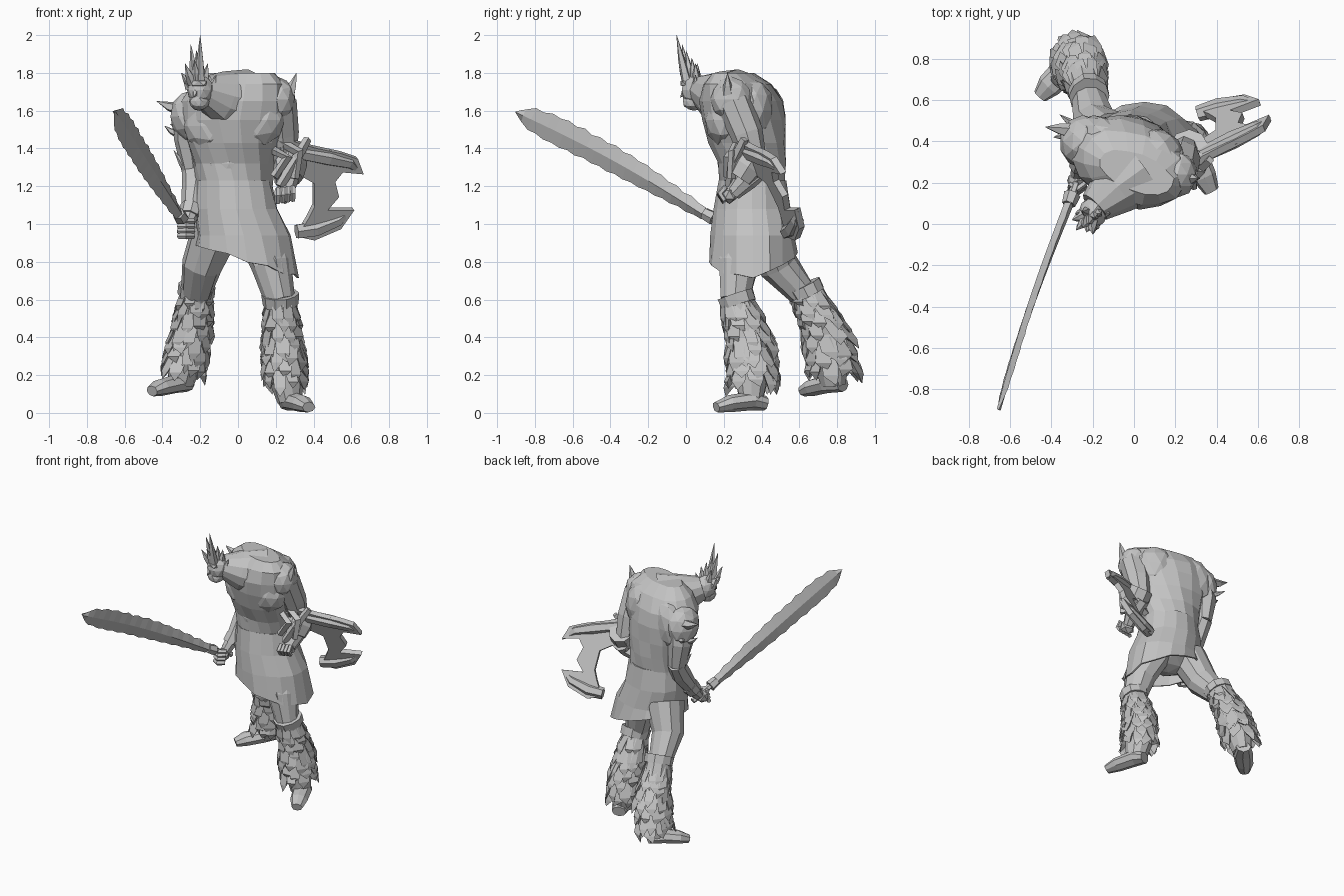
import bpy, bmesh, math, random
from mathutils import Vector as V

random.seed(4)
cube = bpy.data.objects.get("Cube")
if cube:
    bpy.data.objects.remove(cube)

grey = bpy.data.materials.new("plain grey")
grey.use_nodes = True
grey.diffuse_color = (0.55, 0.55, 0.55, 1)
grey.node_tree.nodes["Principled BSDF"].inputs["Base Color"].default_value = grey.diffuse_color


def finish(name, bm):
    bmesh.ops.recalc_face_normals(bm, faces=bm.faces)
    mesh = bpy.data.meshes.new(name)
    bm.to_mesh(mesh)
    bm.free()
    mesh.materials.append(grey)
    ob = bpy.data.objects.new(name, mesh)
    bpy.context.collection.objects.link(ob)
    return ob


def loft(name, rings, caps=True):
    bm = bmesh.new()
    loops = [[bm.verts.new(p) for p in r] for r in rings]
    n = len(loops[0])
    for a, b in zip(loops, loops[1:]):
        for i in range(n):
            j = (i + 1) % n
            bm.faces.new((a[i], a[j], b[j], b[i]))
    if caps:
        bm.faces.new(loops[0])
        bm.faces.new(loops[-1])
    return finish(name, bm)


def oval(cx, cy, z, rx, ry, turn=0, n=16, rough=0.04):
    t = math.radians(turn)
    ring = []
    for i in range(n):
        a = math.tau * i / n
        k = 1 + random.uniform(-rough, rough)
        x, y = rx * k * math.cos(a), ry * k * math.sin(a)
        ring.append(V((cx + x * math.cos(t) - y * math.sin(t),
                       cy + x * math.sin(t) + y * math.cos(t), z)))
    return ring


def tube(name, path, radii, n=8, squash=1, rough=0.05):
    """Round limb along a path; squash flattens it."""
    pts = [V(p) for p in path]
    whole = (pts[-1] - pts[0]).normalized()
    ref = V((0, 0, 1)) if abs(whole.z) < 0.75 else V((0, 1, 0))
    rings = []
    for i, p in enumerate(pts):
        d = (pts[min(i + 1, len(pts) - 1)] - pts[max(i - 1, 0)]).normalized()
        u = d.cross(ref).normalized()
        w = u.cross(d)
        ring = []
        for k in range(n):
            a = math.tau * k / n
            r = radii[i] * (1 + random.uniform(-rough, rough))
            ring.append(p + u * r * math.cos(a) + w * r * squash * math.sin(a))
        rings.append(ring)
    return loft(name, rings)


def spike(name, a, b, r=0.02):
    a, b = V(a), V(b)
    return tube(name, [a, a.lerp(b, 0.5) - V((0, 0, 0.008)), b], [r, r * 0.65, 0.001], 5)


def lump(name, c, size, turn=0, sub=2):
    bm = bmesh.new()
    bmesh.ops.create_icosphere(bm, subdivisions=sub, radius=1)
    for v in bm.verts:
        v.co *= 1 + random.uniform(-0.04, 0.04)
    ob = finish(name, bm)
    ob.location, ob.scale = c, size
    ob.rotation_euler.z = math.radians(turn)
    return ob


# Torso, hunched and twisted so the left shoulder leads
loft("torso", [oval(*r) for r in (
    (-.02, .35, 1.1, .2, .17), (-.02, .35, 1.22, .2, .175), (-.02, .345, 1.32, .215, .18, -8),
    (-.025, .325, 1.43, .25, .2, -15), (-.03, .31, 1.55, .29, .205, -20),
    (-.02, .29, 1.65, .3, .2, -20), (0, .27, 1.74, .265, .17, -20), (.01, .25, 1.8, .19, .09, -20))])
lump("left_chest", (.08, .22, 1.55), (.17, .115, .15), -15)
lump("right_chest", (-.14, .26, 1.52), (.16, .115, .14), -30)
lump("left_shoulder_blade", (.11, .36, 1.6), (.14, .1, .17), -20)
lump("right_shoulder_blade", (-.14, .43, 1.56), (.15, .09, .18), -20)
lump("belly", (-.03, .29, 1.32), (.17, .125, .19), -8)
lump("left_shoulder", (.21, .24, 1.66), (.095, .11, .12))
lump("right_shoulder", (-.25, .4, 1.57), (.11, .13, .14))

# Neck and head, sunk forward between the shoulders
tube("neck", [(.03, .26, 1.65), (-.1, .165, 1.675), (-.19, .08, 1.71)], [.165, .135, .08], 12)
lump("head", (-.2, .055, 1.71), (.07, .08, .085), -20)
lump("jaw", (-.205, .04, 1.65), (.055, .06, .05), -20)
lump("brow", (-.215, .0, 1.745), (.06, .03, .025), -20, 1)
spike("nose", (-.22, .0, 1.72), (-.235, -.03, 1.67), .02)
for side, s in (("left", 1), ("right", -1)):
    spike(side + "_ear", (-.2 + s * .055, .05, 1.72), (-.2 + s * .085, .05, 1.79), .025)

# Spiky crest of hair
for x, y, z in ((-.2, -.05, 2), (-.25, -.02, 1.95), (-.22, .0, 1.92), (-.28, -.03, 1.85), (-.19, .03, 1.88),
                (-.16, .05, 1.85), (-.25, .06, 1.85), (-.3, .02, 1.8), (-.23, -.04, 1.87)):
    spike("hair_spike", (-.2 + (x + .2) * .5, y * .5 + .03, 1.75), (x, y, z), .03)

# Kilt with a slanting hem
rings = [oval(*r) for r in ((-.02, .35, 1.23, .205, .18), (-.01, .35, 1.08, .225, .2),
                            (.03, .355, .94, .25, .22), (.05, .355, .8, .275, .23))]
for p in rings[-1]:
    p.z = .82 - .3 * p.x + .2 * max(p.y - .35, 0) + random.uniform(-.01, .01)
kilt = loft("kilt", rings, False)
kilt.modifiers.new("cloth", "SOLIDIFY").thickness = .01
lump("hips", (.0, .36, .98), (.2, .17, .14))

# Arms
tube("right_upper_arm", [(-.25, .4, 1.6), (-.255, .43, 1.45), (-.235, .44, 1.28)], [.1, .088, .062])
tube("right_forearm", [(-.235, .45, 1.3), (-.225, .39, 1.2), (-.25, .3, 1.07), (-.275, .24, .99)],
     [.062, .07, .053, .035])
tube("left_upper_arm", [(.22, .25, 1.65), (.235, .32, 1.48), (.245, .37, 1.3)], [.095, .085, .062])
tube("left_forearm", [(.26, .39, 1.3), (.265, .32, 1.24), (.255, .25, 1.16)], [.06, .062, .04])
for side, c, row, curl in (("right", V((-.275, .21, .975)), V((0, .006, .026)), V((.04, 0, 0))),
                           ("left", V((.25, .23, 1.155)), V((.027, 0, .004)), V((0, 0, .036)))):
    lump(side + "_fist", c, (.055, .045, .05), 0, 1)
    for i in range(4):
        k = c + row * (i - 1.5)
        tube(side + "_finger", [k - curl - V((0, .025, 0)), k - V((0, .05, 0)), k + curl - V((0, .02, 0))],
             [.015, .017, .015], 5)
tube("wrist_band", [(-.245, .315, 1.09), (-.258, .28, 1.04)], [.062, .056], 8)
for a, b, r in (((-.3, .45, 1.61), (-.43, .47, 1.65), .04), ((-.32, .43, 1.48), (-.39, .42, 1.52), .025),
                ((-.25, .43, 1.27), (-.34, .42, 1.39), .03), ((.27, .22, 1.69), (.31, .22, 1.8), .035),
                ((-.28, .47, 1.5), (-.36, .53, 1.53), .025)):
    spike("arm_spike", a, b, r)


# Horned shield, lying in a leaning plane
def plane(x, z, off=0):
    return V((x, .51 + .38 * (x - .66) - .495 * (z - 1.28), z)) + V((.32, -.85, -.42)) * off


outline = ((.18, 1.38), (.27, 1.45), (.4, 1.41), (.54, 1.38), (.63, 1.35), (.66, 1.27), (.55, 1.28),
           (.51, 1.23), (.53, 1.15), (.47, 1.08), (.61, 1.08), (.54, .98), (.4, .92), (.31, .94),
           (.37, 1.04), (.4, 1.1), (.4, 1.22), (.33, 1.26), (.2, 1.21))
bm = bmesh.new()
front = [bm.verts.new(plane(x, z, .018)) for x, z in outline]
back = [bm.verts.new(plane(x, z, -.018)) for x, z in outline]
bm.faces.new(front)
bm.faces.new(back[::-1])
for i in range(len(front)):
    j = (i + 1) % len(front)
    bm.faces.new((front[i], back[i], back[j], front[j]))
finish("shield_plate", bm)
for name, pts in (("upper_horn", ((.32, 1.38), (.48, 1.35), (.59, 1.325), (.66, 1.265))),
                  ("lower_horn", ((.31, .96), (.41, .975), (.53, 1.02), (.61, 1.08)))):
    tube(name, [plane(*p) for p in pts], [.04, .045, .035, .002], 6)

# Armoured guard and straps that tie the shield to the forearm
tube("arm_guard", [(.265, .385, 1.38), (.27, .33, 1.3), (.27, .29, 1.24)], [.09, .092, .075], 8)
for name, pts in (("long_strap", ((.22, .23, 1.2), (.3, .25, 1.33), (.37, .31, 1.45))),
                  ("chevron_plate", ((.17, .26, 1.4), (.26, .225, 1.35), (.19, .22, 1.25))),
                  ("outer_chevron", ((.2, .28, 1.45), (.32, .25, 1.38), (.3, .24, 1.24)))):
    tube(name, pts, [.024, .028, .022], 4)

# Ragged sword, its upper edge leaning towards the body
hilt, tip = V((-.27, .23, .985)), V((-.66, -.905, 1.585))
along = (tip - hilt).normalized()
lean = V((.38, .45, .83))
wide = (lean - along * lean.dot(along)).normalized()
thick = along.cross(wide).normalized()
rings = []
steps = 24
for i in range(steps + 1):
    t = i / steps
    w = .04 + .042 * math.sin(min(t * 1.6, 1) * math.pi / 2)
    if t > .8:
        w *= math.sqrt(max(1 - ((t - .8) / .2) ** 2, .0004))
    bow = math.sin(t * math.pi)
    c = hilt.lerp(tip, .12 + .88 * t) + wide * (.012 * t + .024 * bow) - V((.022 * bow, 0, 0))
    e = min(.01 * (i % 2) + random.uniform(0, .006), w * .5)
    h = .01 + .013 * (1 - t)
    rings.append([c + wide * (w - e), c + thick * h, c - wide * (w - e * .7), c - thick * h])
loft("sword_blade", rings)
tube("sword_grip", [hilt - along * .06, hilt + along * .17], [.02, .02], 6)
tube("sword_collar", [hilt + along * .1, hilt + along * .16], [.04, .034], 6)


# Legs with ragged layered fur from knee to ankle, deeper than it is wide
def fur(name, path, r0, r1, rows=7, around=10, deep=1.15):
    bm = bmesh.new()
    pts = [V(p) for p in path]
    for row in range(rows):
        for k in range(around):
            t = max((row + random.uniform(-.3, .3)) / rows * (len(pts) - 1.6), 0)
            i = min(int(t), len(pts) - 2)
            c = pts[i].lerp(pts[i + 1], t - i)
            d = (pts[i + 1] - pts[i]).normalized()
            a = math.tau * (k + row * .5 + random.uniform(-.2, .2)) / around
            out = V((math.cos(a), deep * math.sin(a), 0))
            side = V((-math.sin(a), deep * math.cos(a), 0))
            r = r0 + (r1 - r0) * min(row / rows * 2, 1)
            w, ln = r * random.uniform(.28, .4), random.uniform(.1, .17)
            base, mid = c + out * (r - .015), c + out * (r + .012) + d * ln * .65
            end = c + out * (r + random.uniform(-.005, .02)) + d * ln
            q = [base - side * w, base + side * w, mid + side * w * .9, mid - side * w * .9,
                 end + side * w * random.uniform(-.6, .6), c + out * (r - .03) + d * ln * .6]
            q = [bm.verts.new(p) for p in q]
            for f in ((0, 1, 2, 3), (3, 2, 4), (1, 0, 5), (2, 1, 5), (0, 3, 5), (4, 2, 5), (3, 4, 5)):
                bm.faces.new([q[m] for m in f])
    finish(name, bm)


legs = {
    "left": ([(.11, .37, .97), (.175, .275, .78), (.22, .26, .6)],
             [(.225, .27, .6), (.235, .33, .42), (.245, .35, .25), (.275, .345, .06)],
             [(.26, .42, .05), (.285, .35, .065), (.34, .23, .05), (.375, .16, .03)]),
    "right": ([(-.12, .42, .97), (-.19, .49, .78), (-.22, .61, .64)],
              [(-.22, .635, .65), (-.24, .72, .48), (-.27, .765, .31), (-.3, .78, .15)],
              [(-.27, .83, .15), (-.33, .75, .155), (-.41, .67, .135), (-.455, .62, .115)]),
}
for side, (thigh, calf, foot) in legs.items():
    tube(side + "_thigh", thigh, [.13, .106, .08], 10)
    tube(side + "_calf", calf, [.085, .1, .105, .065], 10)
    fur(side + "_leg_fur", calf, .09, .113)
    top, d = V(calf[0]), (V(calf[1]) - V(calf[0])).normalized()
    tube(side + "_knee_band", [top - d * .03, top + d * .03], [.1, .096], 10)
    tube(side + "_foot", foot, [.05, .066, .06, .038], 8, .75)
